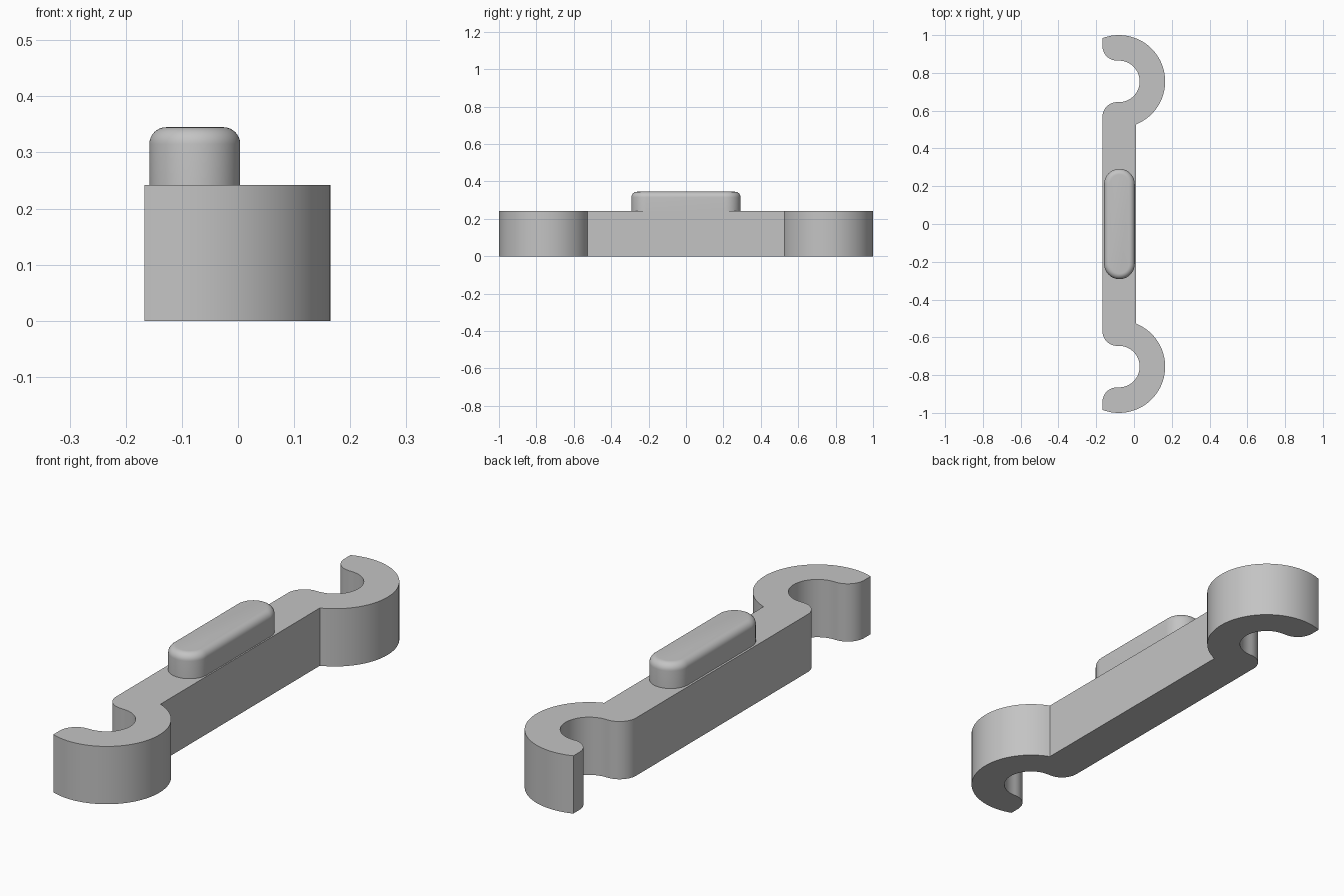
import bpy, bmesh
from math import sin, cos, pi, asin, radians

if "Cube" in bpy.data.objects:
    bpy.data.objects.remove(bpy.data.objects["Cube"], do_unlink=True)

grey = bpy.data.materials.new("plain_grey")
grey.use_nodes = True
grey.diffuse_color = (0.55, 0.55, 0.55, 1)
grey.node_tree.nodes["Principled BSDF"].inputs["Base Color"].default_value = grey.diffuse_color


def arc(cx, cy, r, a0, a1, n):
    return [(cx + r * cos(a0 + (a1 - a0) * i / n), cy + r * sin(a0 + (a1 - a0) * i / n))
            for i in range(n + 1)]


def extrude_outline(name, points, z0, z1, bevel=0):
    """Prism from an outline, optionally with a rounded top rim."""
    bm = bmesh.new()
    base = bm.faces.new([bm.verts.new((x, y, z0)) for x, y in points])
    top = bmesh.ops.extrude_face_region(bm, geom=[base])["geom"]
    top_verts = [v for v in top if isinstance(v, bmesh.types.BMVert)]
    bmesh.ops.translate(bm, verts=top_verts, vec=(0, 0, z1 - z0))
    if bevel:
        rim = [e for e in bm.edges if all(v.co.z > z1 - 1e-5 for v in e.verts)]
        bmesh.ops.bevel(bm, geom=rim, offset=bevel, segments=8, profile=0.5, affect='EDGES')
    bmesh.ops.recalc_face_normals(bm, faces=bm.faces[:])
    mesh = bpy.data.meshes.new(name)
    bm.to_mesh(mesh)
    bm.free()
    mesh.materials.append(grey)
    obj = bpy.data.objects.new(name, mesh)
    bpy.context.collection.objects.link(obj)
    bpy.ops.object.select_all(action='DESELECT')
    obj.select_set(True)
    bpy.context.view_layer.objects.active = obj
    bpy.ops.object.shade_smooth_by_angle(angle=radians(30))
    return obj


# Bar with an open hook at each end
left, right = -0.167, 0.01
hx, hy, outer, inner, fillet = -0.08, 0.755, 0.245, 0.11, 0.077
fx = left + fillet
start = -pi / 2 + asin((right - hx) / outer)
end = pi / 2 + asin((hx - left) / outer)
half = arc(hx, hy, outer, start, end, 48)                                    # outside of hook
half += arc(fx, hy + inner + fillet, fillet, pi, 1.5 * pi, 12)               # rounded tip
half += arc(hx, hy, inner, pi / 2, -pi / 2, 36)                              # hook opening
half += arc(fx, hy - inner - fillet, fillet, pi / 2, pi, 12)                 # rounded shoulder
mirrored = [(x, -y) for x, y in reversed(half)]
extrude_outline("hooked_bar", half + mirrored, 0, 0.242)

# Rounded grip on top of the bar
gx, gr, gy = -0.077, 0.081, 0.292
grip = arc(gx, gy - gr, gr, 0, pi, 32) + arc(gx, gr - gy, gr, pi, 2 * pi, 32)
extrude_outline("top_grip", grip, 0.235, 0.345, bevel=0.03)
